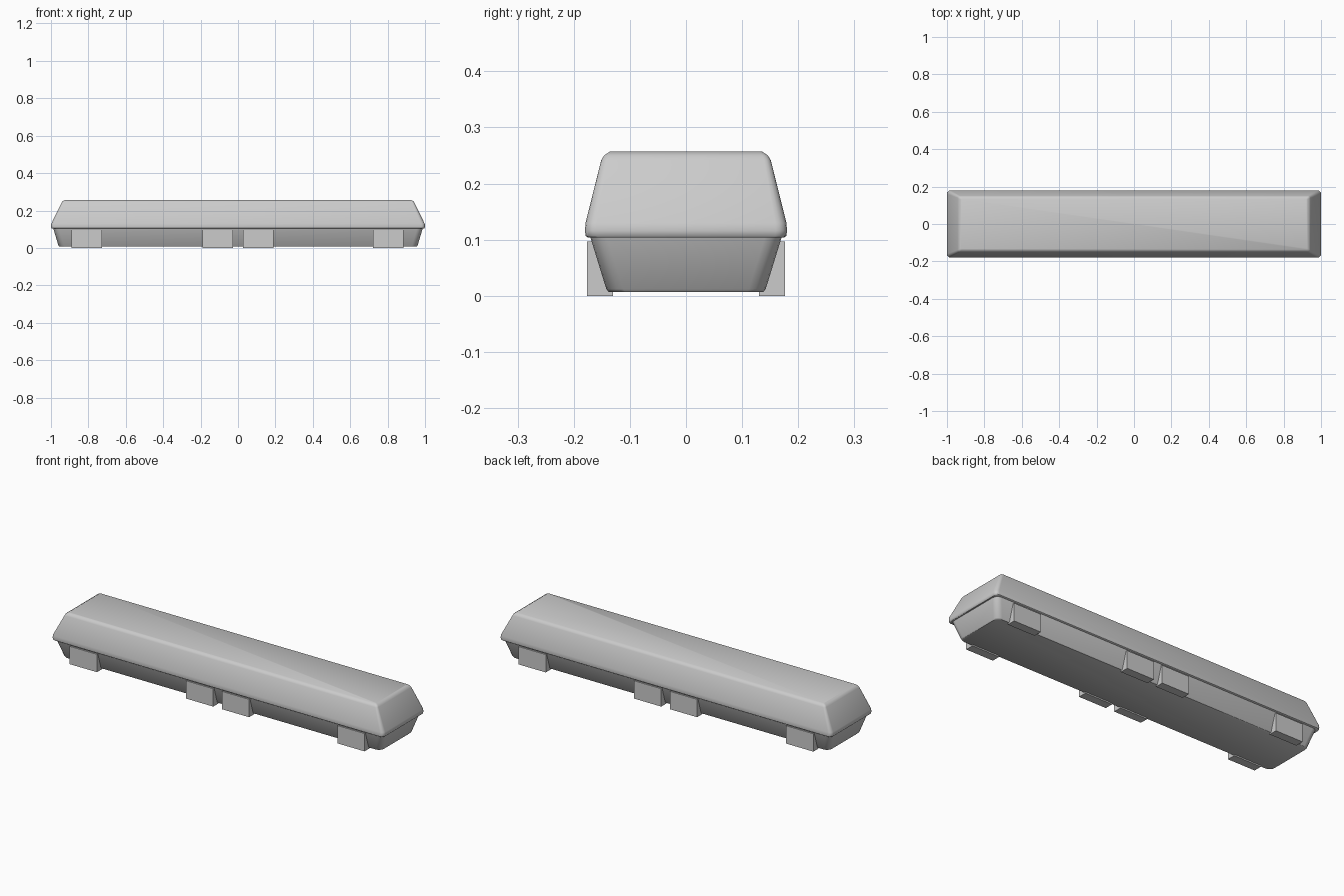
import bpy, bmesh, math

if "Cube" in bpy.data.objects:
    bpy.data.objects.remove(bpy.data.objects["Cube"])


def rounded_rect(hx, hy, r, steps=4):
    """Outline of a rectangle with rounded corners, anticlockwise."""
    pts = []
    for i, (sx, sy) in enumerate([(1, 1), (-1, 1), (-1, -1), (1, -1)]):
        for k in range(steps + 1):
            a = math.pi / 2 * (i + k / steps)
            pts.append((sx * (hx - r) + r * math.cos(a),
                        sy * (hy - r) + r * math.sin(a)))
    return pts


def loft(name, rings, angle):
    """Skin rounded rectangles given as (half x, half y, corner radius, z)."""
    bm = bmesh.new()
    loops = [[bm.verts.new((x, y, z)) for x, y in rounded_rect(hx, hy, r)]
             for hx, hy, r, z in rings]
    for a, b in zip(loops, loops[1:]):
        n = len(a)
        for i in range(n):
            j = (i + 1) % n
            bm.faces.new((a[i], a[j], b[j], b[i]))
    bm.faces.new(loops[0][::-1])
    bm.faces.new(loops[-1])
    bmesh.ops.recalc_face_normals(bm, faces=bm.faces)
    mesh = bpy.data.meshes.new(name)
    bm.to_mesh(mesh)
    bm.free()
    obj = bpy.data.objects.new(name, mesh)
    bpy.context.collection.objects.link(obj)
    bpy.context.view_layer.objects.active = obj
    obj.select_set(True)
    bpy.ops.object.shade_smooth_by_angle(angle=math.radians(angle))
    obj.select_set(False)
    return obj


def box(name, x0, x1, y0, y1, z0, z1):
    bpy.ops.mesh.primitive_cube_add(
        size=1, location=((x0 + x1) / 2, (y0 + y1) / 2, (z0 + z1) / 2))
    obj = bpy.context.object
    obj.name = name
    obj.scale = (x1 - x0, y1 - y0, z1 - z0)
    bpy.ops.object.transform_apply(location=False, rotation=False, scale=True)
    obj.select_set(False)
    return obj


# Long lens cover with sloping sides and softened top edges
loft("lens_cover", [
    (0.995, 0.175, 0.018, 0.104),
    (0.998, 0.179, 0.02, 0.107),
    (1.0, 0.18, 0.02, 0.116),
    (0.998, 0.179, 0.02, 0.130),
    (0.943, 0.151, 0.012, 0.242),
    (0.938, 0.146, 0.010, 0.250),
    (0.925, 0.136, 0.006, 0.257)], 40)

# Tapered tray under the cover
loft("base_tray", [
    (0.955, 0.138, 0.03, 0.007),
    (0.960, 0.142, 0.03, 0.012),
    (0.988, 0.171, 0.03, 0.106)], 40)

# Mounting feet, four along each long side
for side, sy in (("front", -1), ("back", 1)):
    y0, y1 = sorted((sy * 0.130, sy * 0.176))
    for i, cx in enumerate((-0.808, -0.108, 0.108, 0.803)):
        box(f"{side}_foot_{i + 1}", cx - 0.082, cx + 0.082, y0, y1, 0, 0.097)
